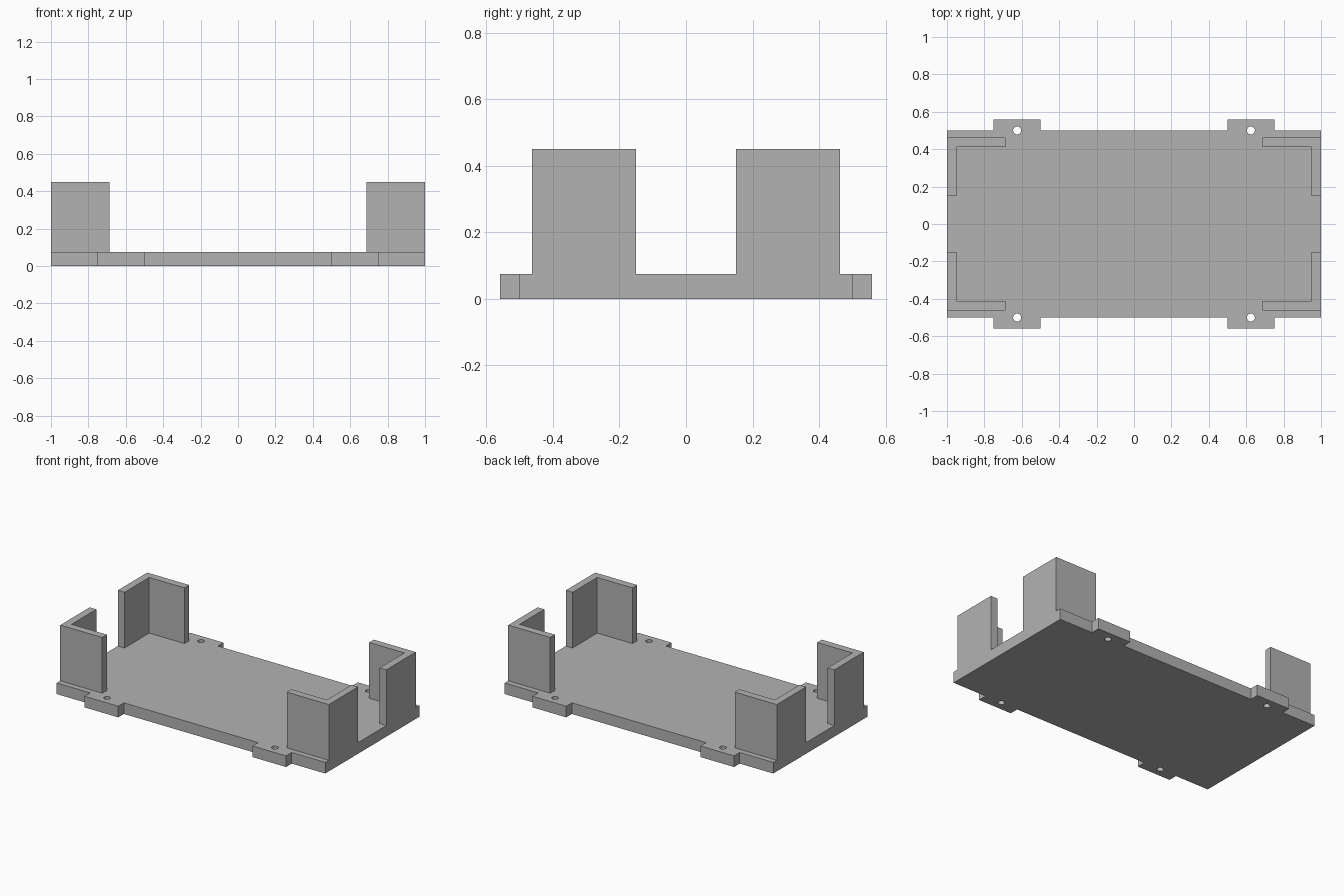
import bpy
import bmesh

cube = bpy.data.objects.get("Cube")
if cube:
    bpy.data.objects.remove(cube, do_unlink=True)

PLATE_TOP, WALL_TOP = 0.075, 0.45
CORNERS = [(1, 1), (-1, 1), (-1, -1), (1, -1)]

grey = bpy.data.materials.new("plain grey")
grey.use_nodes = True
grey.diffuse_color = (0.45, 0.45, 0.45, 1)
grey.node_tree.nodes["Principled BSDF"].inputs["Base Color"].default_value = grey.diffuse_color


def prism(name, outline, bottom, top):
    """Extrude a flat outline upwards into a solid."""
    bm = bmesh.new()
    face = bm.faces.new([bm.verts.new((x, y, bottom)) for x, y in outline])
    ext = bmesh.ops.extrude_face_region(bm, geom=[face], use_keep_orig=True)
    verts = [g for g in ext["geom"] if isinstance(g, bmesh.types.BMVert)]
    bmesh.ops.translate(bm, verts=verts, vec=(0, 0, top - bottom))
    bmesh.ops.recalc_face_normals(bm, faces=bm.faces)
    mesh = bpy.data.meshes.new(name)
    bm.to_mesh(mesh)
    bm.free()
    mesh.materials.append(grey)
    obj = bpy.data.objects.new(name, mesh)
    bpy.context.collection.objects.link(obj)
    return obj


# Base plate with four mounting tabs
half = [(1, 0.5), (0.75, 0.5), (0.75, 0.56), (0.5, 0.56), (0.5, 0.5)]
back = half + [(-x, y) for x, y in reversed(half)]
outline = back + [(x, -y) for x, y in reversed(back)]
plate = prism("base_plate", outline, 0, PLATE_TOP)

# Screw holes through the tabs
for sx, sy in CORNERS:
    bpy.ops.mesh.primitive_cylinder_add(vertices=32, radius=0.021, depth=0.4,
                                        location=(0.625 * sx, 0.5 * sy, 0))
    cutter = bpy.context.object
    cutter.name = "hole_cutter"
    cutter.hide_render = True
    cutter.data.materials.append(grey)
    mod = plate.modifiers.new("screw_hole", "BOOLEAN")
    mod.operation, mod.solver, mod.object = "DIFFERENCE", "EXACT", cutter
    bpy.context.view_layer.objects.active = plate
    bpy.ops.object.modifier_apply(modifier=mod.name)
    bpy.data.objects.remove(cutter, do_unlink=True)

# L-shaped corner walls
ell = [(1, 0.15), (1, 0.4625), (0.6875, 0.4625),
       (0.6875, 0.4125), (0.95, 0.4125), (0.95, 0.15)]
for sx, sy in CORNERS:
    name = f"{'back' if sy > 0 else 'front'}_{'left' if sx > 0 else 'right'}_corner_wall"
    prism(name, [(x * sx, y * sy) for x, y in ell], PLATE_TOP, WALL_TOP)
